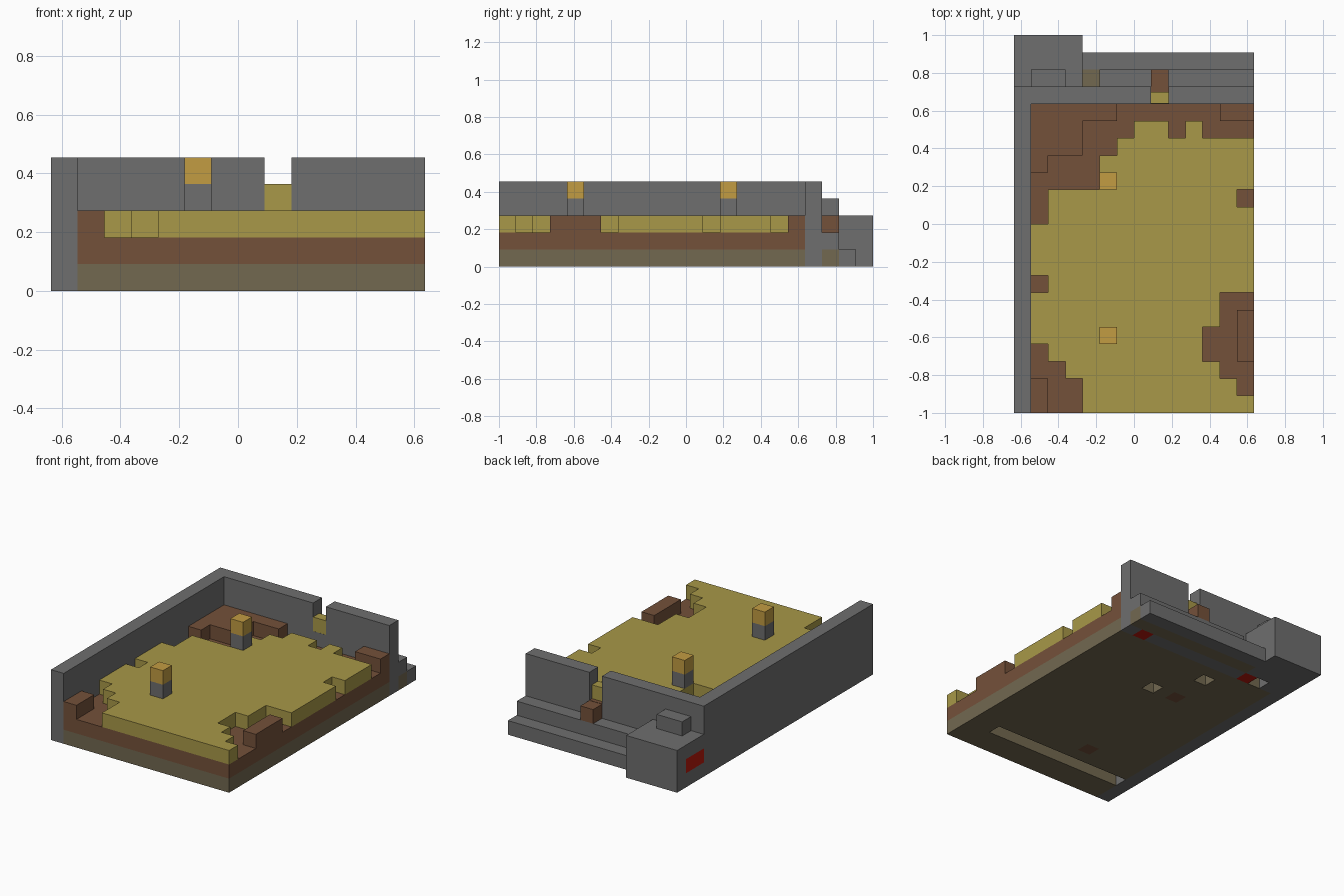
import bpy
import bmesh
from mathutils import Vector

cube = bpy.data.objects.get("Cube")
if cube:
    bpy.data.objects.remove(cube)

U = 1 / 11                                  # edge of one block
ORIGIN = Vector((-7 * U, -1, 0))


def linear(c):
    c /= 255
    return c / 12.92 if c <= 0.04045 else ((c + 0.055) / 1.055) ** 2.4


def material(name, *rgb):
    mat = bpy.data.materials.new(name)
    color = [linear(c) for c in rgb] + [1]
    mat.use_nodes = True
    mat.diffuse_color = color
    bsdf = mat.node_tree.nodes["Principled BSDF"]
    bsdf.inputs["Base Color"].default_value = color
    bsdf.inputs["Roughness"].default_value = 0.9
    return mat


stone = material("stone grey", 110, 110, 110)
gravel = material("gravel olive", 114, 104, 80)
earth = material("earth brown", 116, 81, 58)
sand = material("sand yellow", 168, 152, 72)
glow = material("lamp amber", 194, 156, 66)
red = material("signal red", 185, 24, 12)

cells = {}                                  # block position -> part name
looks = {}                                  # part name -> material


def fill(part, mat, xs, ys, zs):
    """Fill an inclusive range of blocks; later parts replace earlier ones."""
    looks[part] = mat
    for x in range(xs[0], xs[1] + 1):
        for y in range(ys[0], ys[1] + 1):
            for z in range(zs[0], zs[1] + 1):
                cells[x, y, z] = part


def carve(xs, y, z):
    for x in range(xs[0], xs[1] + 1):
        cells.pop((x, y, z), None)


# Ground layers
fill("gravel_base", gravel, (1, 13), (0, 17), (0, 0))
fill("earth_layer", earth, (1, 13), (0, 17), (1, 1))

# Sand surface, one run of blocks per row from front to back
sand_rows = [(4, 13), (4, 12), (3, 11), (2, 10), (1, 10), (1, 11), (1, 11),
             (2, 13), (1, 13), (1, 13), (1, 13), (2, 13), (2, 12), (5, 13),
             (5, 13), (6, 13), (7, 8)]
for row, run in enumerate(sand_rows):
    fill("sand_surface", sand, run, (row, row), (2, 2))
fill("sand_surface", sand, (10, 10), (16, 16), (2, 2))

# Raised earth banks
for xs, ys in [((1, 1), (0, 1)), ((13, 13), (3, 5)), ((12, 13), (17, 17)),
               ((1, 1), (14, 14)), ((1, 3), (15, 16)), ((1, 5), (17, 17))]:
    fill("earth_banks", earth, xs, ys, (2, 2))

# Walls and the opening in the back wall
fill("side_wall", stone, (0, 0), (0, 18), (0, 4))
fill("back_wall", stone, (1, 13), (18, 18), (0, 4))
carve((8, 8), 18, 4)
carve((8, 8), 18, 3)

# Steps behind the back wall
fill("step_footing", gravel, (4, 13), (19, 19), (0, 0))
fill("upper_step", stone, (5, 13), (19, 19), (1, 1))
fill("lower_step", stone, (4, 13), (20, 20), (0, 0))
fill("doorstep", earth, (8, 8), (19, 19), (2, 2))

# Corner tower with its cap and signal
fill("corner_tower", stone, (0, 3), (19, 21), (0, 2))
fill("tower_cap", stone, (1, 2), (19, 19), (3, 3))
fill("tower_signal", red, (0, 0), (19, 20), (1, 1))

# Lamp posts
for row in (4, 13):
    fill("lamp_feet", earth, (5, 5), (row, row), (0, 0))
    fill("lamp_posts", stone, (5, 5), (row, row), (3, 3))
    fill("lamp_heads", glow, (5, 5), (row, row), (4, 4))

# Underside signals, trench and pits
for x in (3, 12):
    fill("floor_signals", red, (x, x), (18, 18), (0, 0))
carve((1, 11), 2, 0)
for x, y in [(7, 13), (5, 16), (2, 18)]:
    carve((x, x), y, 0)


def build(part):
    """Make the outer skin of one part, with flat areas merged."""
    bm = bmesh.new()
    for cell in [c for c, name in cells.items() if name == part]:
        centre = Vector(cell) + Vector((0.5, 0.5, 0.5))
        for axis in range(3):
            for sign in (-1, 1):
                n = Vector((0, 0, 0))
                n[axis] = sign
                beside = tuple(int(c + d) for c, d in zip(cell, n))
                if beside in cells:
                    continue
                a = Vector((0, 0, 0))
                a[(axis + 1) % 3] = 0.5
                b = n.cross(a)
                ring = [a + b, b - a, -a - b, a - b]
                bm.faces.new([bm.verts.new((centre + n / 2 + r) * U + ORIGIN)
                              for r in ring])
    bmesh.ops.remove_doubles(bm, verts=bm.verts[:], dist=U / 50)
    bmesh.ops.dissolve_limit(bm, angle_limit=0.01, verts=bm.verts[:],
                             edges=bm.edges[:])
    mesh = bpy.data.meshes.new(part)
    bm.to_mesh(mesh)
    bm.free()
    mesh.materials.append(looks[part])
    bpy.context.collection.objects.link(bpy.data.objects.new(part, mesh))


for part in looks:
    build(part)


def box(name, mat, low, high):
    low, high = Vector(low), Vector(high)
    bpy.ops.mesh.primitive_cube_add(size=1, location=(low + high) / 2)
    obj = bpy.context.object
    obj.name = name
    obj.scale = high - low
    obj.data.materials.append(mat)


# Low sill in the wall opening, with an earth strip behind it
left, right = U, 2 * U
box("opening_sill", sand, (left, 0.637, 3 * U), (right, 0.70, 4 * U))
box("opening_floor", earth, (left, 0.70, 3 * U - 0.004),
    (right, 0.727, 3 * U + 0.002))
